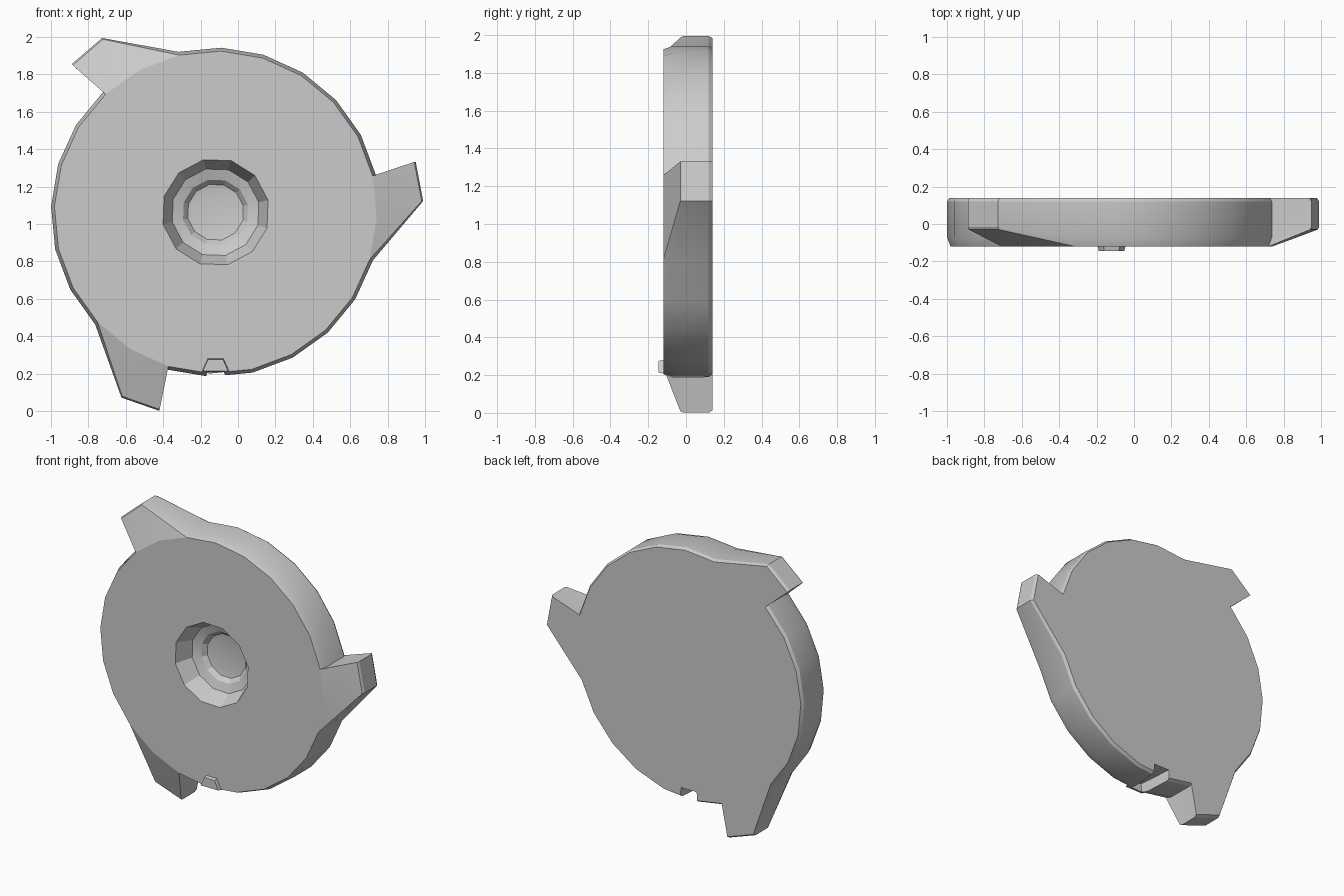
import bpy, bmesh
from math import radians, cos, sin, hypot, atan2, degrees

if "Cube" in bpy.data.objects:
    bpy.data.objects.remove(bpy.data.objects["Cube"])

CX, CZ = -0.12, 1.063          # disc axis


def make_object(name, bm):
    bmesh.ops.recalc_face_normals(bm, faces=bm.faces)
    mesh = bpy.data.meshes.new(name)
    bm.to_mesh(mesh)
    bm.free()
    obj = bpy.data.objects.new(name, mesh)
    bpy.context.collection.objects.link(obj)
    return obj


def polar(bm, r, ang, y):
    a = radians(ang)
    return bm.verts.new((CX + r * cos(a), y, CZ + r * sin(a)))


def strip(bm, a, b):
    n = len(a)
    for i in range(n):
        j = (i + 1) % n
        bm.faces.new((a[i], a[j], b[j], b[i]))


bm = bmesh.new()

# Front face rim, 24 sides; vertex 1 of every eight lies under a lug
front = [polar(bm, 0.862, -17 + 15 * i, -0.12) for i in range(24)]

# Outline rings: front, shoulder, back edge, back face (disc radius, y, lug inset)
levels = [(0.88, -0.07, 0), (0.88, 0.12, 0), (0.867, 0.14, 0.012)]
tips = [(1.11, 0.06), (1.07, 0.27)]
rings = [[] for _ in range(4)]
for s in range(3):
    for k in range(8):
        if k == 1:             # lug tip replaces this disc vertex
            tip_front = []
            for x, z in tips:
                r, a = hypot(x, z), degrees(atan2(z, x)) + 120 * s
                tip_front.append(polar(bm, r - 0.008, a, -0.03))
                rings[0].append(tip_front[-1])
                for ring, (_, y, inset) in zip(rings[1:], levels):
                    ring.append(polar(bm, r - inset, a, max(y, -0.015)))
            f0, f1, f2 = front[8 * s:8 * s + 3]
            bm.faces.new((f0, tip_front[0], f1))
            bm.faces.new((f1, tip_front[0], tip_front[1], f2))
        else:
            a = -17 + 120 * s + 15 * k
            rings[0].append(front[8 * s + k])
            for ring, (r, y, _) in zip(rings[1:], levels):
                ring.append(polar(bm, r, a, y))
for a, b in zip(rings, rings[1:]):
    strip(bm, a, b)
bm.faces.new(rings[-1])

# Stepped recess in the middle of the front face
profile = [(0.288, -0.12), (0.237, -0.005), (0.178, 0.015), (0.152, 0.045), (0.125, 0.05)]
hole = [[polar(bm, r, -17 + 30 * i, y) for i in range(12)] for r, y in profile]
for i in range(12):
    bm.faces.new((front[2 * i], front[2 * i + 1], front[(2 * i + 2) % 24],
                  hole[0][(i + 1) % 12], hole[0][i]))
for a, b in zip(hole, hole[1:]):
    strip(bm, a, b)
bm.faces.new(hole[-1])
cap = make_object("lugged_cap", bm)


def prism(name, near, y0, far, y1):
    b = bmesh.new()
    p = [b.verts.new((CX + x, y0, z)) for x, z in near]
    q = [b.verts.new((CX + x, y1, z)) for x, z in far]
    strip(b, p, q)
    b.faces.new(p)
    b.faces.new(q)
    return make_object(name, b)


# Small bump at the bottom of the front face, and the slot behind it
bump = prism("bump", [(-0.068, 0.213), (0.068, 0.213), (0.04, 0.275), (-0.04, 0.275)], -0.145,
             [(-0.088, 0.2), (0.088, 0.2), (0.047, 0.292), (-0.047, 0.292)], -0.06)
slot = prism("slot", [(-0.055, 0.1), (0.055, 0.1), (0.04, 0.262), (-0.04, 0.262)], -0.118,
             [(-0.075, 0.1), (0.075, 0.1), (0.065, 0.262), (-0.065, 0.262)], 0.2)

bpy.context.view_layer.objects.active = cap
cap.select_set(True)
for tool, op in ((bump, 'UNION'), (slot, 'DIFFERENCE')):
    mod = cap.modifiers.new(tool.name, 'BOOLEAN')
    mod.object, mod.operation, mod.solver = tool, op, 'EXACT'
    bpy.ops.object.modifier_apply(modifier=mod.name)
    bpy.data.objects.remove(tool)
bpy.ops.object.shade_smooth_by_angle(angle=radians(20))
